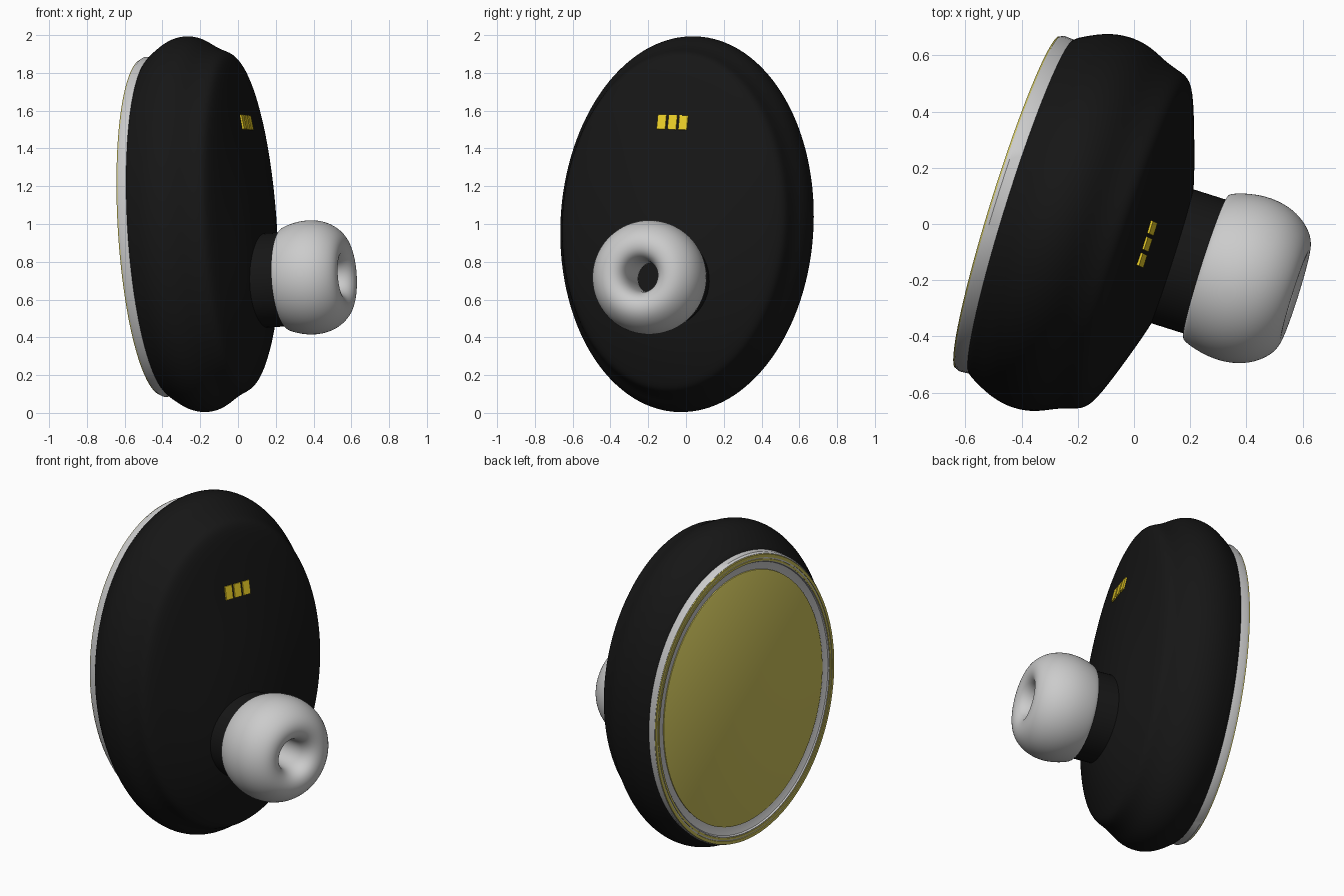
import bpy, bmesh, math
from mathutils import Vector, Matrix

if "Cube" in bpy.data.objects:
    bpy.data.objects.remove(bpy.data.objects["Cube"])

# Local frame: x = width, y = height, z = axis towards the ear
n = Vector((0.952, -0.301, 0.064)).normalized()
u0 = Vector((0.301, 0.953, 0)).normalized()
u0 = (u0 - n * u0.dot(n)).normalized()
v0 = n.cross(u0)
roll = 0.03
v = v0 * math.cos(roll) + u0 * math.sin(roll)
u = v.cross(n)
FRAME = Matrix.Translation((-0.205, 0, 1.0)) @ Matrix((u, v, n)).transposed().to_4x4()


def material(name, rgb):
    m = bpy.data.materials.new(name)
    m.diffuse_color = (*rgb, 1)
    m.use_nodes = True
    m.node_tree.nodes["Principled BSDF"].inputs["Base Color"].default_value = m.diffuse_color
    return m


black = material("black_plastic", (0.008, 0.008, 0.008))
gold = material("gold_contact", (0.8, 0.6, 0.02))
brass = material("brass_plate", (0.6, 0.53, 0.1))


def finish(bm, name, mat, subsurf=0, angle=35):
    bmesh.ops.recalc_face_normals(bm, faces=bm.faces[:])
    me = bpy.data.meshes.new(name)
    bm.to_mesh(me)
    bm.free()
    ob = bpy.data.objects.new(name, me)
    bpy.context.collection.objects.link(ob)
    ob.matrix_world = FRAME
    if mat:
        me.materials.append(mat)
    if subsurf:
        mod = ob.modifiers.new("smooth", 'SUBSURF')
        mod.levels = mod.render_levels = subsurf
    bpy.ops.object.select_all(action='DESELECT')
    ob.select_set(True)
    bpy.context.view_layer.objects.active = ob
    if subsurf:
        bpy.ops.object.shade_smooth()
    else:
        bpy.ops.object.shade_smooth_by_angle(angle=math.radians(angle))
    return ob


def rings(name, profile, mat=None, size=(1, 1), centre=(0, 0), seg=48,
          loop=False, subsurf=0):
    """Elliptical rings from (axis position, radius factor, optional height shift)."""
    bm = bmesh.new()
    rows = []
    for p in profile:
        s, k = p[0], p[1]
        dy = p[2] if len(p) > 2 else 0
        rows.append([bm.verts.new((
            centre[0] + size[0] * k * math.cos(2 * math.pi * i / seg),
            centre[1] + dy + size[1] * k * math.sin(2 * math.pi * i / seg), s))
            for i in range(seg)])
    pairs = list(zip(rows, rows[1:]))
    if loop:
        pairs.append((rows[-1], rows[0]))
    for a, b in pairs:
        for i in range(seg):
            j = (i + 1) % seg
            bm.faces.new((a[i], a[j], b[j], b[i]))
    if not loop:
        bm.faces.new(rows[0][::-1])
        bm.faces.new(rows[-1])
    return finish(bm, name, mat, subsurf)


OVAL = (0.695, 1.003)

# Main shell: bulging band, shallow waist, dome leaning towards the neck
rings("body_shell", [
    (-0.205, 0.70), (-0.212, 0.86), (-0.21, 0.90), (-0.165, 0.935), (-0.10, 0.982), (-0.02, 1.003),
    (0.06, 0.985), (0.125, 0.935), (0.18, 0.91), (0.22, 0.893), (0.25, 0.83),
    (0.298, 0.60, -0.13), (0.35, 0.35, -0.22), (0.37, 0.12, -0.29)],
    black, OVAL, subsurf=2)

# Back rim with a groove around the plate
rings("back_rim", [
    (-0.19, 0.80), (-0.19, 0.895), (-0.24, 0.90), (-0.252, 0.893), (-0.254, 0.845),
    (-0.246, 0.84), (-0.235, 0.80), (-0.235, 0.76)], None, OVAL, seg=96, loop=True)
rings("outer_gold_ring", [
    (-0.245, 0.892), (-0.258, 0.890), (-0.258, 0.871), (-0.245, 0.870)],
    brass, OVAL, seg=96, loop=True)
rings("inner_gold_ring", [
    (-0.245, 0.863), (-0.257, 0.862), (-0.257, 0.850), (-0.245, 0.849)],
    brass, OVAL, seg=96, loop=True)
rings("back_plate", [(-0.20, 0.79), (-0.242, 0.79), (-0.244, 0.785)],
      brass, OVAL, seg=96)

# Neck and hollow ear tip
NECK = (0.003, -0.322)
rings("neck", [(0.2, 0.25), (0.52, 0.25)], black, centre=NECK)
rings("ear_tip", [(0.466 + s, r) for s, r in (
    (0, 0.235), (-0.003, 0.268), (0.008, 0.278), (0.066, 0.298), (0.15, 0.309), (0.236, 0.291),
    (0.295, 0.252), (0.328, 0.21), (0.338, 0.165), (0.326, 0.12),
    (0.285, 0.09), (0.22, 0.08), (0.05, 0.08), (0.045, 0.10))],
    None, centre=NECK, seg=32, loop=True, subsurf=2)

# Three charging contacts
for i in (-1, 0, 1):
    bm = bmesh.new()
    bmesh.ops.create_cube(bm, size=1, matrix=(
        Matrix.Translation((-0.008 + i * 0.06, 0.518, 0.28))
        @ Matrix.Rotation(math.radians(-9), 4, 'X')
        @ Matrix.Diagonal((0.047, 0.078, 0.04, 1))))
    finish(bm, f"contact_{i + 2}", gold)
